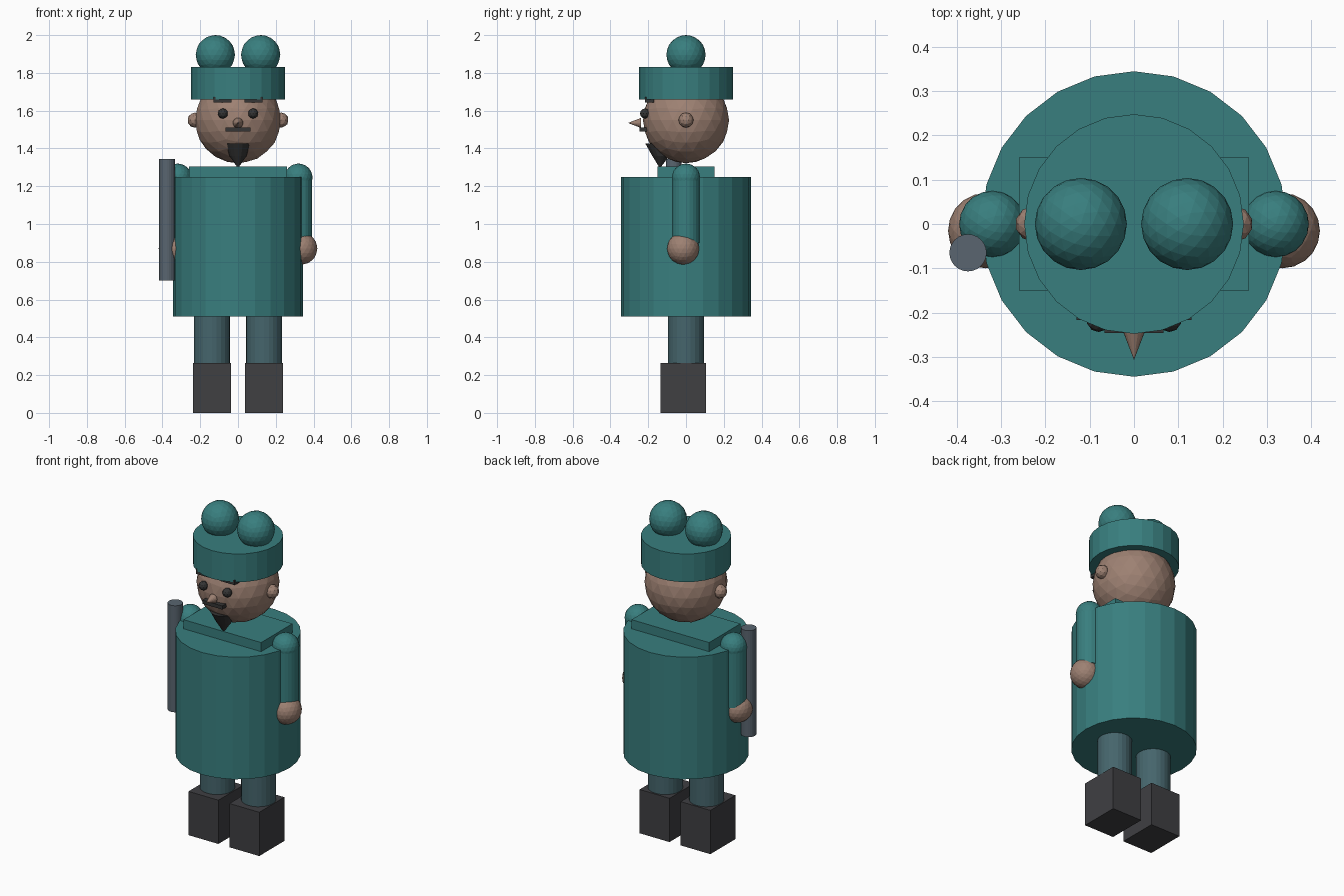
import bpy, bmesh, math
from mathutils import Matrix, Vector

if "Cube" in bpy.data.objects:
    bpy.data.objects.remove(bpy.data.objects["Cube"])


def material(name, rgb):
    m = bpy.data.materials.new(name)
    m.diffuse_color = (*rgb, 1)
    m.use_nodes = True
    m.node_tree.nodes["Principled BSDF"].inputs["Base Color"].default_value = m.diffuse_color
    return m


TEAL = material("teal_cloth", (0.04, 0.21, 0.21))
SKIN = material("skin", (0.34, 0.22, 0.17))
TROUSER = material("trousers", (0.06, 0.13, 0.15))
BOOT = material("boots", (0.05, 0.05, 0.055))
HAIR = material("dark_hair", (0.035, 0.035, 0.035))
METAL = material("metal", (0.10, 0.13, 0.16))


def finish(name, bm, mat):
    bmesh.ops.recalc_face_normals(bm, faces=bm.faces)
    me = bpy.data.meshes.new(name)
    bm.to_mesh(me)
    bm.free()
    me.materials.append(mat)
    ob = bpy.data.objects.new(name, me)
    bpy.context.collection.objects.link(ob)
    return ob


def ball(name, c, r, mat, sub=3):
    bm = bmesh.new()
    bmesh.ops.create_icosphere(bm, subdivisions=sub, radius=r, matrix=Matrix.Translation(c))
    return finish(name, bm, mat)


def box(name, lo, hi, mat):
    lo, hi = Vector(lo), Vector(hi)
    bm = bmesh.new()
    bmesh.ops.create_cube(bm, size=1, matrix=Matrix.Translation((lo + hi) / 2)
                          @ Matrix.Diagonal((*(hi - lo), 1)))
    return finish(name, bm, mat)


def loft(name, rings, mat, sides=24):
    """Stack of horizontal circles given as (x, y, z, radius)."""
    bm = bmesh.new()
    loops = []
    for x, y, z, r in rings:
        loops.append([bm.verts.new((x + r * math.cos(a), y + r * math.sin(a), z))
                      for a in (math.tau * i / sides for i in range(sides))])
    for a, b in zip(loops, loops[1:]):
        for i in range(sides):
            j = (i + 1) % sides
            bm.faces.new((a[i], a[j], b[j], b[i]))
    bm.faces.new(loops[0][::-1])
    bm.faces.new(loops[-1])
    return finish(name, bm, mat)


def cylinder(name, x, y, z0, z1, r, mat):
    return loft(name, [(x, y, z0, r), (x, y, z1, r)], mat)


# Coat and shoulder yoke
cylinder("coat", 0, 0, 0.51, 1.25, 0.345, TEAL)
box("shoulder_yoke", (-0.26, -0.15, 1.2), (0.26, 0.15, 1.305), TEAL)

# Head and hat
ball("head", (0, 0, 1.55), 0.228, SKIN)
cylinder("hat_band", 0, 0, 1.66, 1.83, 0.248, TEAL)

# Paired parts
for side, s in (("left", -1), ("right", 1)):
    x0, x1 = sorted((s * 0.037, s * 0.237))
    box(side + "_boot", (x0, -0.135, 0), (x1, 0.105, 0.265), BOOT)
    cylinder(side + "_leg", s * 0.138, 0, 0.22, 0.53, 0.096, TROUSER)
    cylinder(side + "_sleeve", s * 0.32, 0, 0.9, 1.245, 0.073, TEAL)
    ball(side + "_shoulder", (s * 0.32, 0, 1.245), 0.075, TEAL)
    ball(side + "_hand", (s * 0.335, -0.015, 0.87), 0.085, SKIN)
    ball(side + "_ear", (s * 0.228, 0, 1.55), 0.04, SKIN, 2)
    ball(side + "_hat_pompom", (s * 0.12, 0, 1.896), 0.104, TEAL)
    ball(side + "_eye", (s * 0.08, -0.217, 1.585), 0.027, HAIR, 2)
    x0, x1 = sorted((s * 0.035, s * 0.13))
    box(side + "_eyebrow", (x0, -0.217, 1.643), (x1, -0.17, 1.672), HAIR)

# Nose pointing forward
bm = bmesh.new()
bmesh.ops.create_cone(bm, cap_ends=True, segments=16, radius1=0.027, radius2=0, depth=0.07,
                      matrix=Matrix.Translation((0, -0.272, 1.535)) @ Matrix.Rotation(math.pi / 2, 4, 'X'))
finish("nose", bm, SKIN)

# Moustache and pointed beard
box("moustache", (-0.067, -0.246, 1.49), (0.067, -0.2, 1.512), HAIR)
loft("beard", [(0, -0.138, 1.298, 0.002), (0, -0.133, 1.36, 0.045), (0, -0.15, 1.425, 0.065)], HAIR, 16)

# Rod held upright in the hand
cylinder("rod", -0.375, -0.065, 0.70, 1.345, 0.042, METAL)
